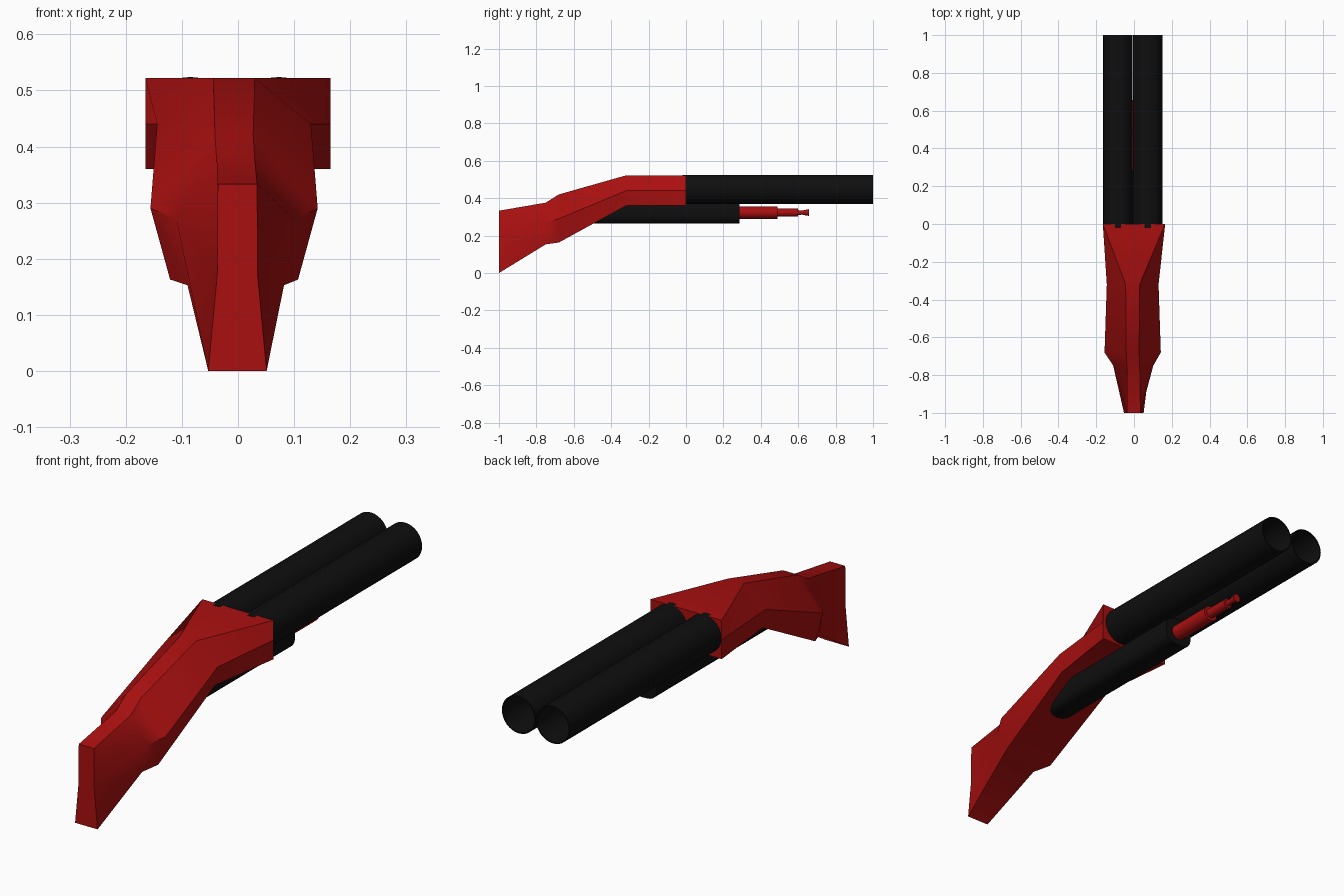
import bpy, bmesh, math

if "Cube" in bpy.data.objects:
    bpy.data.objects.remove(bpy.data.objects["Cube"])


def material(name, rgb):
    m = bpy.data.materials.new(name)
    m.diffuse_color = (*rgb, 1)
    m.use_nodes = True
    m.node_tree.nodes["Principled BSDF"].inputs["Base Color"].default_value = m.diffuse_color
    return m


RED = material("red", (0.40, 0.005, 0.005))
BLACK = material("black", (0.0045, 0.0045, 0.0045))


def loft(name, rings, mat, cap_start=True, cap_end=True):
    """Skin a list of equal-length point rings into one object."""
    bm = bmesh.new()
    vr = [[bm.verts.new(p) for p in ring] for ring in rings]
    n = len(vr[0])
    for a, b in zip(vr, vr[1:]):
        for i in range(n):
            j = (i + 1) % n
            bm.faces.new((a[i], a[j], b[j], b[i]))
    if cap_start:
        bm.faces.new(vr[0][::-1])
    if cap_end:
        bm.faces.new(vr[-1])
    bmesh.ops.recalc_face_normals(bm, faces=bm.faces)
    me = bpy.data.meshes.new(name)
    bm.to_mesh(me)
    bm.free()
    me.materials.append(mat)
    ob = bpy.data.objects.new(name, me)
    bpy.context.collection.objects.link(ob)
    bpy.ops.object.select_all(action='DESELECT')
    ob.select_set(True)
    bpy.context.view_layer.objects.active = ob
    bpy.ops.object.shade_smooth_by_angle(angle=math.radians(30))
    return ob


def circle(cx, y, cz, r, n):
    return [(cx + r * math.cos(2 * math.pi * i / n), y,
             cz + r * math.sin(2 * math.pi * i / n)) for i in range(n)]


# Stock: hexagonal sections (y, centre x, top z/half, mid z/half, bottom z/half)
sections = [
    (-1.00, -0.001, 0.333, 0.035, 0.17, 0.036, 0.000, 0.052),
    (-0.75, -0.004, 0.376, 0.034, 0.27, 0.106, 0.153, 0.086),
    (-0.68, -0.007, 0.420, 0.034, 0.29, 0.149, 0.163, 0.114),
    (-0.32, -0.007, 0.522, 0.037, 0.44, 0.137, 0.360, 0.125),
    (0.00, 0.000, 0.522, 0.165, 0.44, 0.165, 0.360, 0.165),
]
rings = []
for y, cx, tz, tw, mz, mw, bz, bw in sections:
    rings.append([(cx - tw, y, tz), (cx + tw, y, tz), (cx + mw, y, mz),
                  (cx + bw, y, bz), (cx - bw, y, bz), (cx - mw, y, mz)])
loft("stock", rings, RED)

# Twin barrels: hollow, with a thin rim at the muzzle
for side, cx in (("left", -0.085), ("right", 0.073)):
    loft(side + "_barrel",
         [circle(cx, -0.02, 0.446, 0.078, 32), circle(cx, 1.0, 0.446, 0.078, 32),
          circle(cx, 1.0, 0.446, 0.073, 32), circle(cx, 0.01, 0.446, 0.073, 32)],
         BLACK)

# Fore-end: rounded square bar that runs back into the underside of the stock
def rounded(y, n=32, rx=0.064, rz=0.06, cz=0.325, power=0.65):
    pts = []
    for i in range(n):
        c, s = math.cos(2 * math.pi * i / n), math.sin(2 * math.pi * i / n)
        pts.append((math.copysign(abs(c) ** power, c) * rx, y,
                    cz + math.copysign(abs(s) ** power, s) * rz))
    return pts


loft("fore_end", [rounded(-0.5), rounded(0.285)], BLACK)

# Red stepped rod under the barrels, with a flared tip
profile = [(0.28, 0.033), (0.49, 0.033), (0.49, 0.021), (0.60, 0.021),
           (0.60, 0.013), (0.62, 0.011), (0.657, 0.018)]
loft("rod", [circle(0, y, 0.323, r, 20) for y, r in profile], RED)
